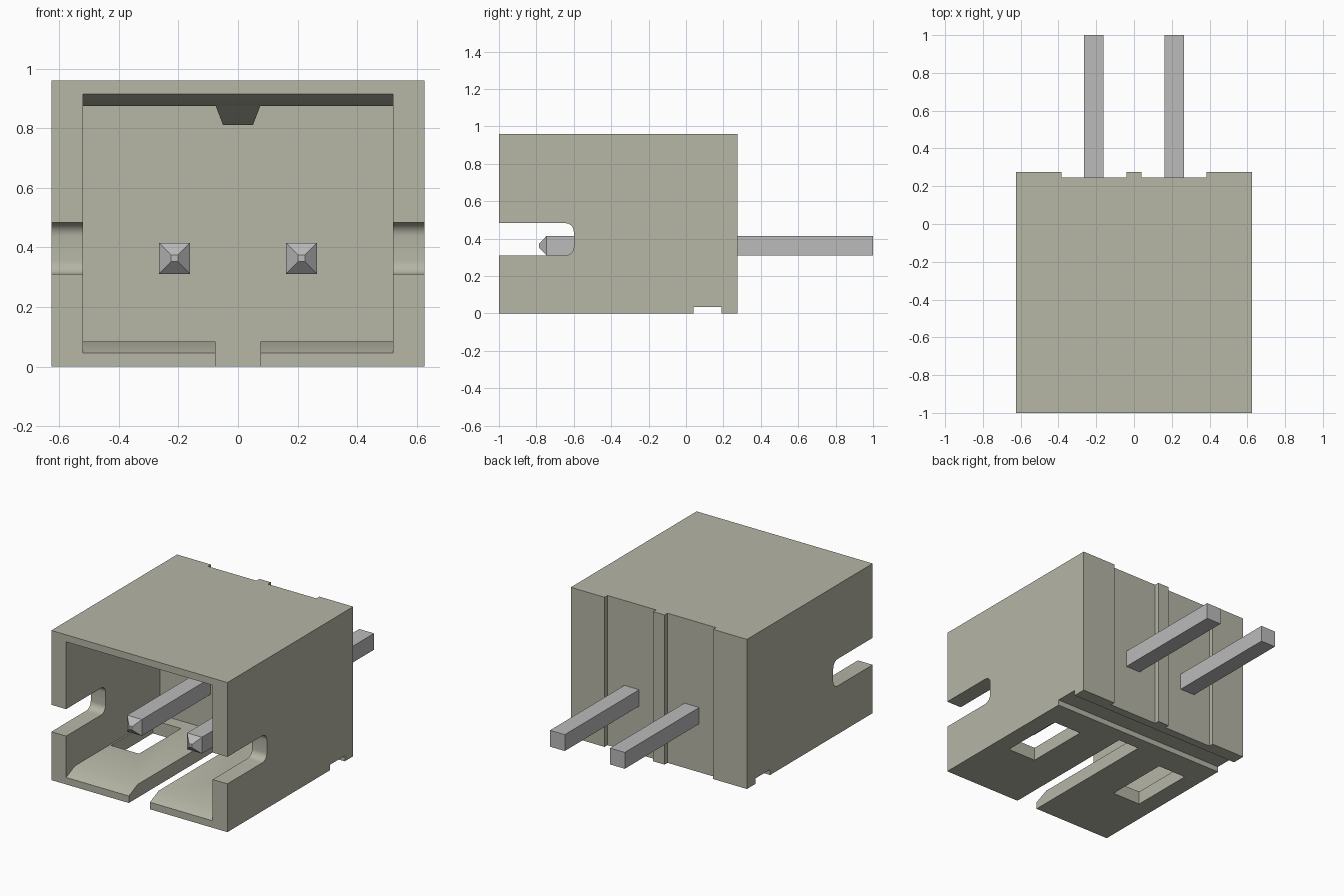
import bpy, bmesh, math

if "Cube" in bpy.data.objects:
    bpy.data.objects.remove(bpy.data.objects["Cube"], do_unlink=True)


def material(name, rgb, rough):
    m = bpy.data.materials.new(name)
    m.use_nodes = True
    m.diffuse_color = (*rgb, 1)
    bsdf = next(n for n in m.node_tree.nodes if n.type == 'BSDF_PRINCIPLED')
    bsdf.inputs["Base Color"].default_value = (*rgb, 1)
    bsdf.inputs["Roughness"].default_value = rough
    return m


PLASTIC = material("beige plastic", (0.465, 0.465, 0.38), 0.6)
METAL = material("pin grey", (0.5, 0.495, 0.5), 0.5)


def loft(name, rings, mat):
    """Closed solid through matching rings of points."""
    bm = bmesh.new()
    loops = [[bm.verts.new(p) for p in ring] for ring in rings]
    n = len(loops[0])
    bm.faces.new(loops[0])
    bm.faces.new(loops[-1])
    for a, b in zip(loops, loops[1:]):
        for i in range(n):
            j = (i + 1) % n
            bm.faces.new((a[i], a[j], b[j], b[i]))
    bmesh.ops.recalc_face_normals(bm, faces=bm.faces)
    me = bpy.data.meshes.new(name)
    bm.to_mesh(me)
    bm.free()
    me.materials.append(mat)
    ob = bpy.data.objects.new(name, me)
    bpy.context.collection.objects.link(ob)
    return ob


def prism_x(name, yz, x0, x1):
    return loft(name, [[(x, y, z) for y, z in yz] for x in (x0, x1)], PLASTIC)


def box(name, x0, x1, y0, y1, z0, z1):
    return prism_x(name, [(y0, z0), (y1, z0), (y1, z1), (y0, z1)], x0, x1)


# Housing outline seen from above, with shallow channels down the back
half = [(0.04, 0.27), (0.04, 0.245), (0.385, 0.245), (0.385, 0.275),
        (0.625, 0.275), (0.625, -1)]
half[0] = (0.04, 0.275)
outline = half + [(-x, y) for x, y in reversed(half)]
housing = loft("housing", [[(x, y, z) for x, y in outline] for z in (0, 0.96)], PLASTIC)

# Front cavity with a lead-in chamfer on floor and ceiling
BACK, LEAD = -0.05, -0.91
slope = 0.04 / 0.09
cavity = [(-1.05, 0.045 - 0.05 * slope), (LEAD, 0.085), (BACK, 0.085),
          (BACK, 0.875), (LEAD, 0.875), (-1.05, 0.915 + 0.05 * slope)]
cutters = [prism_x("cavity_cutter", cavity, -0.52, 0.52)]

# Side notches with rounded inner corners
r, end, zlo, zhi = 0.045, -0.6, 0.31, 0.483
notch = [(-1.1, zhi), (-1.1, zlo)]
for cz, start in ((zlo + r, -90), (zhi - r, 0)):
    for i in range(7):
        a = math.radians(start + i * 15)
        notch.append((end - r + r * math.cos(a), cz + r * math.sin(a)))
cutters.append(prism_x("notch_cutter", notch, -0.8, 0.8))

# Floor slot, floor windows and the groove under the back
cutters.append(box("slot_cutter", -0.075, 0.075, -1.1, BACK, -0.1, 0.2))
for s in (-1, 1):
    xs = sorted((s * 0.31, s * 0.51))
    cutters.append(box("window_cutter", *xs, -0.56, -0.135, -0.1, 0.2))
cutters.append(box("groove_cutter", -0.8, 0.8, 0.04, 0.19, -0.1, 0.035))

bpy.context.view_layer.objects.active = housing
for c in cutters:
    c.hide_render = True
    mod = housing.modifiers.new("cut", 'BOOLEAN')
    mod.operation, mod.solver, mod.object = 'DIFFERENCE', 'EXACT', c
    bpy.ops.object.modifier_apply(modifier=mod.name)
    bpy.data.objects.remove(c, do_unlink=True)

bpy.ops.object.select_all(action='DESELECT')
housing.select_set(True)
bpy.ops.object.shade_smooth_by_angle(angle=math.radians(30))

# Tapered key rib along the ceiling, its front end sloped like the lead-in
tip = LEAD + 0.065 / slope
loft("key_rib", [[(-w, y, z), (w, y, z), (w, -0.03, z), (-w, -0.03, z)]
                 for w, y, z in ((0.05, tip, 0.81), (0.075, LEAD, 0.875), (0.075, LEAD, 0.9))],
     PLASTIC)

# Two square pins with blunt pyramid tips
for side, cx in (("right", -0.213), ("left", 0.213)):
    cz = 0.363
    loft(side + "_pin",
         [[(cx - h, y, cz - h), (cx + h, y, cz - h), (cx + h, y, cz + h), (cx - h, y, cz + h)]
          for y, h in ((-0.785, 0.011), (-0.745, 0.0525), (1.0, 0.0525))], METAL)
